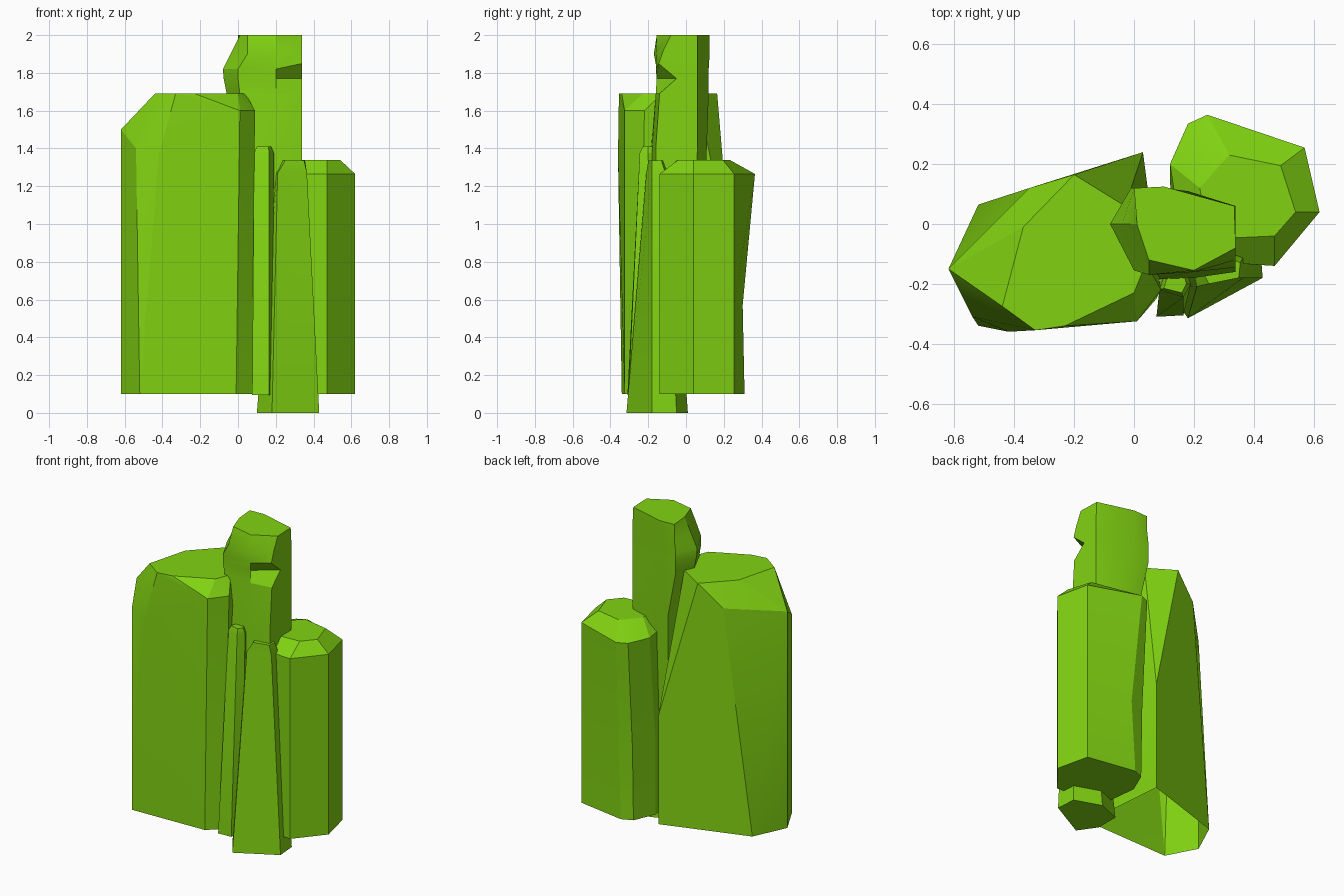
import bpy, bmesh, math

cube = bpy.data.objects.get("Cube")
if cube:
    bpy.data.objects.remove(cube, do_unlink=True)

green = bpy.data.materials.new("lime green")
green.use_nodes = True
colour = (0.22, 0.65, 0.006, 1)
green.diffuse_color = colour
green.node_tree.nodes["Principled BSDF"].inputs["Base Color"].default_value = colour


def finish(name, bm):
    bmesh.ops.recalc_face_normals(bm, faces=bm.faces[:])
    mesh = bpy.data.meshes.new(name)
    bm.to_mesh(mesh)
    bm.free()
    mesh.materials.append(green)
    obj = bpy.data.objects.new(name, mesh)
    bpy.context.collection.objects.link(obj)
    bpy.ops.object.select_all(action="DESELECT")
    obj.select_set(True)
    bpy.context.view_layer.objects.active = obj
    bpy.ops.object.shade_smooth_by_angle(angle=math.radians(22))
    return obj


def ring(bm, z, outline):
    """Add a level outline; a point may carry its own height."""
    return [bm.verts.new((p[0], p[1], p[2] if len(p) > 2 else z)) for p in outline]


def loft(name, levels):
    """Skin a stack of outlines with equal point counts."""
    bm = bmesh.new()
    rings = [ring(bm, z, outline) for z, outline in levels]
    for low, high in zip(rings, rings[1:]):
        for i in range(len(low)):
            j = (i + 1) % len(low)
            bm.faces.new((low[i], low[j], high[j], high[i]))
    bm.faces.new(rings[0][::-1])
    bm.faces.new(rings[-1])
    return finish(name, bm)


def open_hull(name, levels):
    """Chiselled convex block without an underside."""
    bm = bmesh.new()
    for z, outline in levels:
        ring(bm, z, outline)
    bmesh.ops.convex_hull(bm, input=bm.verts[:])
    bm.normal_update()
    base = [f for f in bm.faces if f.normal.z < -0.9]
    bmesh.ops.delete(bm, geom=base, context="FACES")
    bmesh.ops.dissolve_limit(bm, angle_limit=math.radians(1),
                             verts=bm.verts[:], edges=bm.edges[:])
    return finish(name, bm)


# Broad block with chipped upper corners
open_hull("broad_block", [
    (0.1, [(-.62, -.15), (-.52, -.34), (-.01, -.325), (.075, -.25),
           (.03, .24), (-.52, .065)]),
    (1.5, [(-.62, -.15), (-.54, -.12, 1.56), (-.54, -.31, 1.4),
           (-.42, -.36, 1.36), (.01, -.325, 1.6), (.09, -.22, 1.6),
           (.03, .24, .8), (-.35, .12, 1.55)]),
    (1.69, [(-.44, -.275), (-.37, -.01), (-.2, .165), (-.03, .06),
            (.04, -.13), (0, -.23), (-.23, -.34), (-.33, -.355)]),
])

# Tall bent column with a notch in its front corner
loft("tall_column", [
    (0.3, [(.04, 0), (.1, -.15), (.2, -.16), (.33, -.14), (.33, .04), (.2, .08), (.08, .08)]),
    (1.4, [(.02, 0), (.08, -.185), (.2, -.18), (.34, -.16), (.34, .06), (.18, .11), (.05, .11)]),
    (1.69, [(-.06, 0), (.01, -.15), (.2, -.16), (.34, -.14), (.34, .06), (.1, .12), (-.01, .12)]),
    (1.77, [(-.076, 0), (0, -.155), (.2, -.155), (.34, -.05), (.34, .06), (.1, .12), (-.01, .12)]),
    (1.82, [(-.08, 0), (0, -.155), (.2, -.16), (.34, -.145, 1.85), (.34, .06), (.1, .12), (-.01, .12)]),
    (1.9, [(-.04, 0), (.05, -.17), (.2, -.16), (.34, -.12, 1.92), (.34, .06), (.1, .125), (0, .12)]),
    (2.0, [(.01, 0), (.05, -.12), (.2, -.155), (.34, -.08), (.335, .06), (.1, .125), (0, .12)]),
])

# Squat block with a bevelled crown and a pinched back
loft("side_block", [
    (0.1, [(.15, -.12), (.47, -.14), (.62, .04), (.57, .255), (.25, .31), (.18, .28), (.12, .14)]),
    (0.57, [(.15, -.12), (.47, -.14), (.62, .04), (.57, .255), (.27, .3), (.18, .29), (.12, .14)]),
    (1.265, [(.17, -.12), (.47, -.14), (.62, .04), (.57, .255), (.245, .365), (.18, .335), (.12, .2)]),
    (1.34, [(.25, -.05), (.47, -.04), (.54, .04), (.49, .195), (.32, .23), (.29, .2), (.22, .12)]),
])

# Tapering front post
loft("front_post", [
    (0, [(.18, -.315), (.43, -.18), (.42, -.05), (.25, .01), (.1, -.05), (.1, -.2)]),
    (1.27, [(.21, -.21), (.365, -.18), (.365, -.11), (.28, -.08), (.21, -.11), (.2, -.16)]),
    (1.335, [(.25, -.2), (.35, -.18), (.355, -.13), (.29, -.1), (.24, -.12), (.23, -.16)]),
])

# Thin splinter
loft("thin_splinter", [
    (0.095, [(.075, -.31), (.165, -.305), (.185, -.22), (.16, -.16), (.09, -.17)]),
    (1.375, [(.085, -.22), (.165, -.245), (.19, -.2), (.18, -.17), (.1, -.17)]),
    (1.41, [(.1, -.215), (.16, -.23), (.175, -.2), (.17, -.18), (.11, -.18)]),
])
